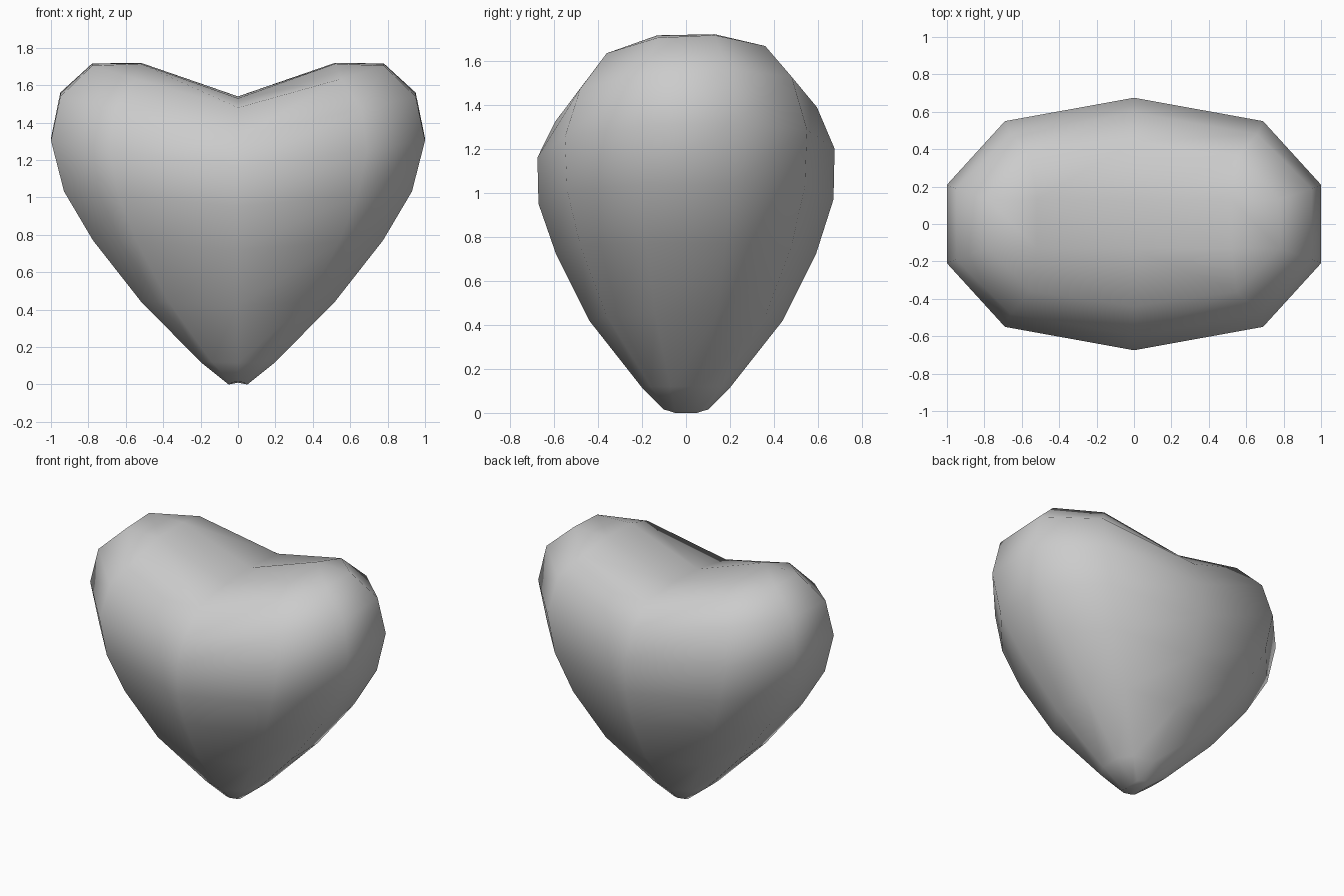
import bpy, bmesh

if "Cube" in bpy.data.objects:
    bpy.data.objects.remove(bpy.data.objects["Cube"])

# Horizontal rings, bottom to top:
# side (x, y, z), shoulder (x, y, z), centre (y, z), front-to-back tilt
RINGS = [
    ((.05, .05, .00), (.04, .08, .01), (.10, .015), 0),
    ((.20, .07, .12), (.14, .16, .12), (.20, .115), 0),
    ((.52, .14, .445), (.37, .36, .44), (.44, .42), 0),
    ((.775, .18, .77), (.54, .48, .76), (.59, .72), 0),
    ((.93, .21, 1.035), (.64, .54, 1.02), (.67, .96), .01),
    ((1.0, .21, 1.31), (.69, .55, 1.27), (.675, 1.18), .02),
    ((.95, .19, 1.55), (.66, .48, 1.50), (.595, 1.355), .033),
    ((.78, .13, 1.71), (.55, .36, 1.65), (.44, 1.50), .02),
]

bm = bmesh.new()


def make_ring(side, shoulder, centre, tilt):
    pts = []
    for x, y, z in (side, shoulder, (0, *centre)):
        pts.append((x, y, z))
    back = [(x, y, z + tilt * y / centre[0]) for x, y, z in pts]
    front = [(x, -y, z - tilt * y / centre[0]) for x, y, z in pts]
    mirror = lambda p: (-p[0], p[1], p[2])
    loop = back + [mirror(back[1]), mirror(back[0]),
                   mirror(front[0]), mirror(front[1])] + front[::-1]
    return [bm.verts.new(p) for p in loop]


# Body walls
rings = [make_ring(*r) for r in RINGS]
for a, b in zip(rings, rings[1:]):
    for i in range(10):
        j = (i + 1) % 10
        bm.faces.new((a[i], a[j], b[j], b[i]))

# Rounded tip
tip = bm.verts.new((0, 0, .01))
for i in range(10):
    bm.faces.new((rings[0][(i + 1) % 10], rings[0][i], tip))

# Lobe tops and the cleft between them
t = rings[-1]
back = [bm.verts.new((x, .13, z)) for x, z in ((.52, 1.72), (0, 1.54), (-.52, 1.72))]
front = [bm.verts.new((x, -.13, z)) for x, z in ((.52, 1.715), (0, 1.53), (-.52, 1.715))]
for row, s, sh, c, sh2, s2 in ((back, 0, 1, 2, 3, 4), (front, 9, 8, 7, 6, 5)):
    bm.faces.new((t[s], t[sh], row[0]))
    bm.faces.new((t[sh], t[c], row[1], row[0]))
    bm.faces.new((t[c], t[sh2], row[2], row[1]))
    bm.faces.new((t[sh2], t[s2], row[2]))
bm.faces.new((t[9], t[0], back[0], front[0]))
bm.faces.new((front[0], back[0], back[1], front[1]))
bm.faces.new((front[1], back[1], back[2], front[2]))
bm.faces.new((t[4], t[5], front[2], back[2]))

bmesh.ops.recalc_face_normals(bm, faces=bm.faces[:])
for f in bm.faces:
    f.smooth = True

mesh = bpy.data.meshes.new("heart")
bm.to_mesh(mesh)
bm.free()
heart = bpy.data.objects.new("heart", mesh)
bpy.context.collection.objects.link(heart)
